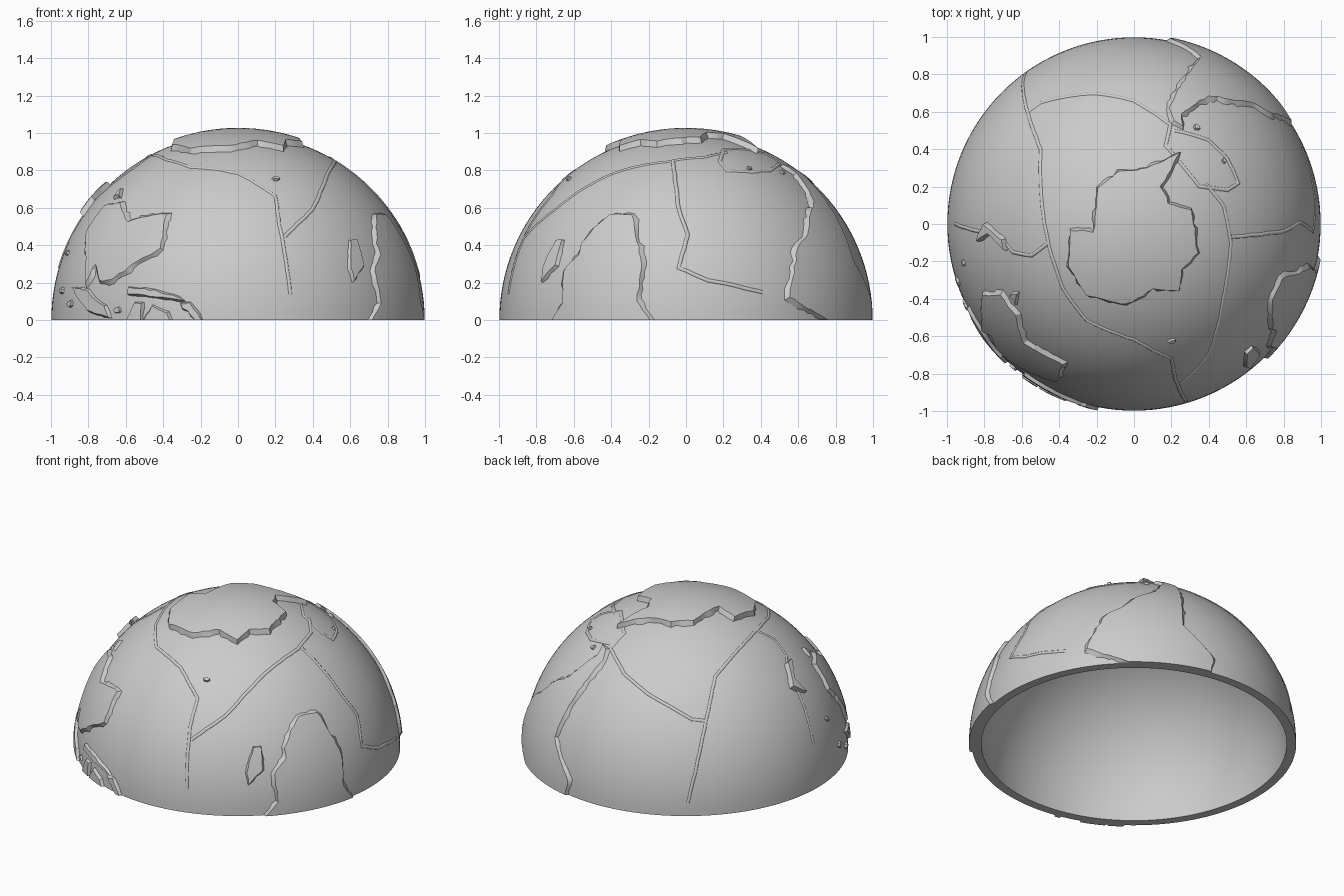
import bpy, bmesh, math, random
from mathutils import Vector
from mathutils.geometry import delaunay_2d_cdt

random.seed(4)
if "Cube" in bpy.data.objects:
    bpy.data.objects.remove(bpy.data.objects["Cube"], do_unlink=True)

OCEAN, INNER, LAND, HIGH_LAND = 0.998, 0.94, 1.016, 1.027

stone = bpy.data.materials.new("light grey")
stone.use_nodes = True
grey = (0.6, 0.6, 0.6, 1)
stone.diffuse_color = grey
stone.node_tree.nodes["Principled BSDF"].inputs["Base Color"].default_value = grey


def add_object(name, bm):
    """Turn a bmesh into an object that is smooth except at sharp edges."""
    bmesh.ops.recalc_face_normals(bm, faces=bm.faces)
    mesh = bpy.data.meshes.new(name)
    bm.to_mesh(mesh)
    bm.free()
    mesh.materials.append(stone)
    obj = bpy.data.objects.new(name, mesh)
    bpy.context.collection.objects.link(obj)
    bpy.ops.object.select_all(action="DESELECT")
    obj.select_set(True)
    bpy.context.view_layer.objects.active = obj
    bpy.ops.object.shade_smooth_by_angle(angle=math.radians(30))


def hemisphere_shell(name, inner, outer, rings=32, segments=128):
    """Spin a half-ring profile into a hollow dome with a flat rim."""
    bm = bmesh.new()
    arc = [math.pi / 2 * i / rings for i in range(rings + 1)]
    path = [(outer, a) for a in reversed(arc)] + [(inner, a) for a in arc]
    verts = [bm.verts.new((r * math.cos(a), 0, r * math.sin(a))) for r, a in path]
    edges = [bm.edges.new(pair) for pair in zip(verts, verts[1:])]
    bmesh.ops.spin(bm, geom=verts + edges, axis=(0, 0, 1), cent=(0, 0, 0),
                   angle=math.tau, steps=segments)
    bmesh.ops.remove_doubles(bm, verts=bm.verts, dist=0.0001)
    add_object(name, bm)


def globe(lon, lat):
    """Longitude and latitude to a direction, south pole upward."""
    turn, lat = math.radians(-2 - lon), math.radians(lat)
    return Vector((math.cos(lat) * math.cos(turn), math.cos(lat) * math.sin(turn), -math.sin(lat)))


def plan(x, y):
    """Plan position in hundredths to a direction on the dome."""
    x, y = x / 100, y / 100
    return Vector((x, y, math.sqrt(max(0, 1 - x * x - y * y)))).normalized()


def above_rim(p):
    """Keep a direction on the dome, snapping to the rim when close to it."""
    return Vector((p.x, p.y, p.z if p.z > 0.006 else 0)).normalized()


def densify(points, step, jitter):
    """Add slightly shaken points along a line over the dome."""
    result = []
    for a, b in zip(points, points[1:]):
        count = max(1, round((b - a).length / step))
        for i in range(count):
            shake = Vector([random.uniform(-jitter, jitter) for _ in "xyz"])
            result.append(above_rim(a.lerp(b, i / count) + shake))
    return result + [above_rim(points[-1])]


def land(name, outline, top=LAND, slope=0.025, jitter=0.005, grid=0.05):
    """Raised plate of land whose ragged cliffs flare out at the foot."""
    ring = densify(outline + outline[:1], 0.033, jitter)[:-1]
    centre = sum(ring, Vector((0, 0, 0))).normalized()
    side = centre.orthogonal().normalized()
    ahead = centre.cross(side)

    # Fill the outline in a flat projection, with a grid of inner points
    flat = [Vector((p.dot(side), p.dot(ahead))) / p.dot(centre) for p in ring]
    n = len(flat)
    low = [min(p[k] for p in flat) for k in (0, 1)]
    span = [max(p[k] for p in flat) - low[k] for k in (0, 1)]
    inner = [Vector((low[0] + grid * i, low[1] + grid * j))
             for i in range(1, int(span[0] / grid) + 1) for j in range(1, int(span[1] / grid) + 1)]
    edges = [(i, (i + 1) % n) for i in range(n)]
    points, _, faces, *_ = delaunay_2d_cdt(flat + inner, edges, [], 1, 0.0001)

    # Wrap the fill onto the dome
    bm = bmesh.new()
    verts = [bm.verts.new((centre + side * p.x + ahead * p.y).normalized() * top) for p in points]
    for face in faces:
        bm.faces.new([verts[i] for i in face])
    bmesh.ops.delete(bm, geom=[v for v in bm.verts if not v.link_faces], context="VERTS")

    # Cliffs: pull the border outward and down to the ocean
    border = [e for e in bm.edges if e.is_boundary]
    outward = {}
    for e in border:
        a, b = e.verts
        out = (b.co - a.co).cross(a.co).normalized()
        if out.dot(e.link_faces[0].calc_center_median() - a.co) > 0:
            out.negate()
        for v in e.verts:
            outward[v] = outward.get(v, Vector((0, 0, 0))) + out
    feet = {}
    for v, out in outward.items():
        flare = slope * random.uniform(0.4, 1.3)
        foot = above_rim(v.co / top + out.normalized() * flare)
        feet[v] = bm.verts.new(foot * (OCEAN - 0.003))
    for e in border:
        a, b = e.verts
        bm.faces.new((a, b, feet[b], feet[a]))
    add_object(name, bm)


def blob(lon, lat, size):
    wide = size / math.cos(math.radians(lat))
    angles = [math.tau * i / 7 for i in range(7)]
    return [globe(lon + wide * math.cos(a), lat + 0.7 * size * math.sin(a)) for a in angles]


def coast(*points):
    return [globe(*p) for p in points]


# Hollow dome
hemisphere_shell("ocean_dome", INNER, OCEAN)

# Polar continent, drawn in plan
polar = [(-33, -3), (-21, -4), (-19, 19), (-8, 27), (7, 29), (24, 37), (14, 20), (18, 11),
         (30, 7), (33, -15), (25, -24), (23, -35), (10, -34), (-4, -42), (-25, -37), (-34, -22)]
land("polar_continent", [plan(*p) for p in polar], HIGH_LAND, 0.02)

# Continents
land("west_continent", coast(
    (-80, 0), (-81, -6), (-70, -18), (-74, -42), (-75, -50), (-71, -54), (-65, -55), (-69, -51),
    (-62, -39), (-53, -33), (-48, -27), (-41, -22), (-35, -7), (-45, -2), (-50, 0)))
land("middle_continent", coast(
    (9, 0), (13, -6), (12, -17), (18, -34), (27, -34), (35, -24), (35, -20),
    (40, -15), (39, -5), (43, 0)))
land("east_continent", coast(
    (114, -22), (115, -34), (124, -33), (131, -31), (140, -38), (150, -37), (153, -28),
    (146, -19), (143, -11), (140, -17), (136, -12), (131, -12), (122, -18)))

# Large islands
land("long_island", coast((44, -25), (47, -25), (50, -16), (49, -12), (44, -17)), slope=0.012)
land("bird_island", coast((131, -1), (141, -3), (151, -10), (142, -9), (133, -4)), slope=0.012)
land("chain_island", coast((105, -6), (114, -7), (124, -8), (124, -10), (114, -9)), slope=0.012)
land("outer_island", coast((101, 0), (106, -5), (103, -5), (99, 0)), slope=0.012)
land("round_island", coast((109, 0), (110, -2), (115, -4), (118, 0)), slope=0.012)
land("fork_island", coast((119, 0), (119, -5), (121, -5), (124, 0)), slope=0.012)
land("south_island", coast((144, -41), (148, -41), (147, -44)), slope=0.012)
land("twin_island", coast((172, -34), (178, -38), (171, -46), (167, -46), (174, -40)),
     HIGH_LAND, 0.012)

# Small islands
islets = [(70, -49, 1), (-59, -52, 1), (-37, -54, 0.7), (160, -9, 1.3), (165, -21, 1),
          (152, -5, 1.5), (128, -3, 1.2)]
for i, (lon, lat, size) in enumerate(islets):
    land(f"islet_{i + 1}", blob(lon, lat, size), LAND - 0.005, 0.005, 0.003)


def seam(name, *points):
    """Low rounded ridge between two crustal plates."""
    curve = bpy.data.curves.new(name, "CURVE")
    curve.dimensions, curve.bevel_depth, curve.bevel_resolution = "3D", 0.013, 2
    path = densify([plan(*p) for p in points], 0.04, 0.002)
    spline = curve.splines.new("POLY")
    spline.points.add(len(path) - 1)
    for target, p in zip(spline.points, path):
        target.co = (*(p * (OCEAN - 0.008)), 1)
    spline.use_smooth = True
    curve.materials.append(stone)
    bpy.context.collection.objects.link(bpy.data.objects.new(name, curve))


# Plate seams, drawn in plan
seam("ocean_seam", (-58, 81), (-57, 60), (-50, 40), (-50, 20), (-46, -10), (-38, -35),
     (-25, -52), (0, -62), (20, -72), (22, -83), (28, -95))
seam("back_seam", (-57, 60), (-50, 65), (-20, 70), (0, 66), (20, 53))
seam("front_seam", (25, -86), (40, -70), (48, -40), (52, -10), (48, 10), (38, 22))
seam("left_seam", (52, -7), (80, -4), (89, 1), (96, -4), (97, 12), (90, 41))
seam("small_plate_seam", (22, 50), (40, 45), (50, 35), (56, 22), (50, 18), (35, 20), (17, 42), (20, 55))
seam("right_seam", (-46, -10), (-55, -17), (-65, -15), (-72, -6), (-96, 0))
